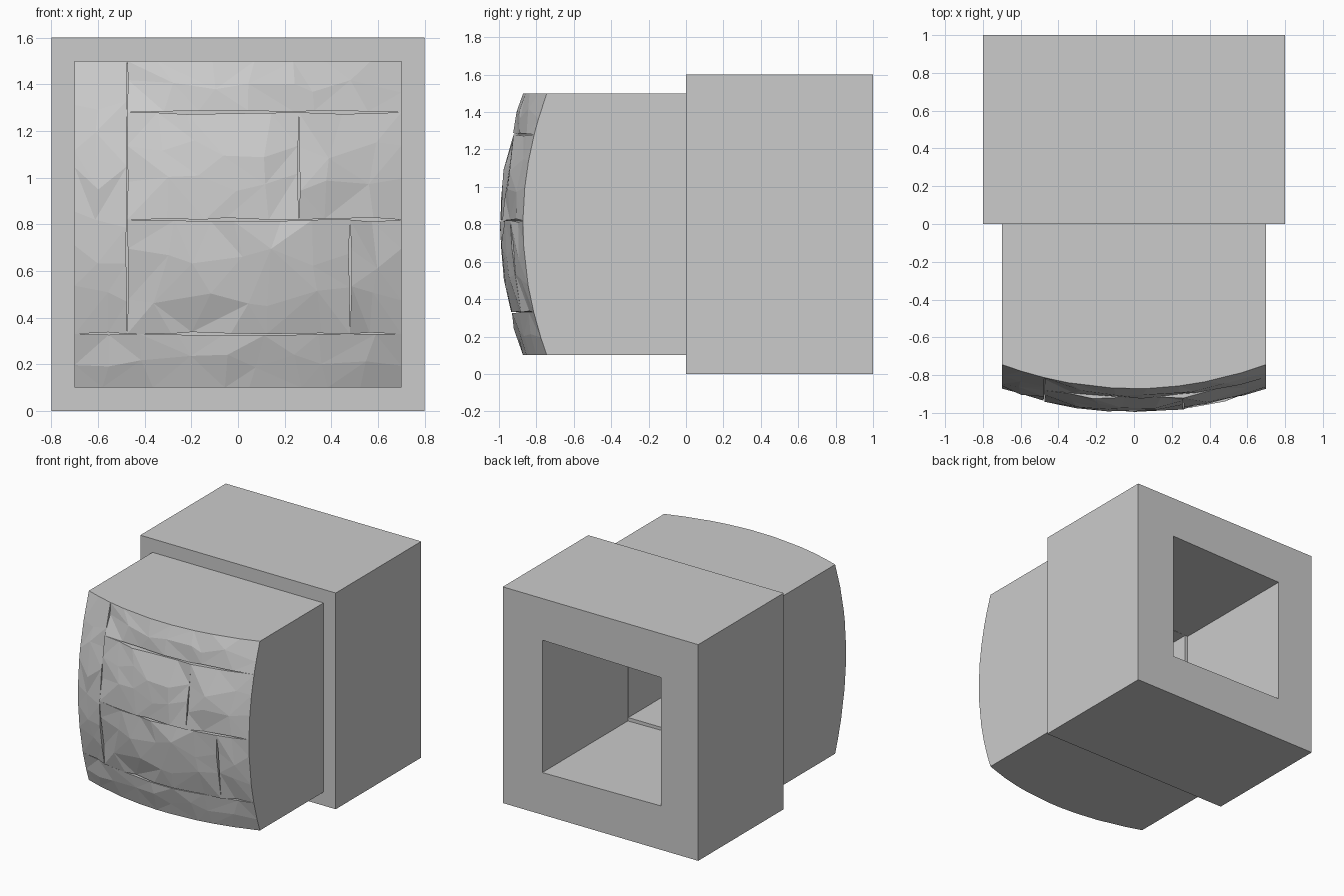
import bpy, bmesh, math, random

if "Cube" in bpy.data.objects:
    bpy.data.objects.remove(bpy.data.objects["Cube"])

random.seed(4)


def dome(x, z):
    # bulged front surface
    return -1.0 + 0.128 * (x / 0.7) ** 2 + 0.128 * ((z - 0.8) / 0.7) ** 2


def finish(bm, name):
    me = bpy.data.meshes.new(name)
    bm.to_mesh(me)
    bm.free()
    ob = bpy.data.objects.new(name, me)
    bpy.context.collection.objects.link(ob)
    return ob


def ring_at(bm, pts, y):
    return [bm.verts.new((x, y, z)) for x, z in pts]


def rect(x0, x1, z0, z1):
    return [(x0, z0), (x1, z0), (x1, z1), (x0, z1)]


def bridge(bm, a, b):
    for i in range(4):
        j = (i + 1) % 4
        bm.faces.new((a[i], a[j], b[j], b[i]))


# Rear block: square tube with a slightly uneven opening
bm = bmesh.new()
outer = rect(-0.8, 0.8, 0, 1.6)
hole = [(-0.495, 0.325), (0.476, 0.312), (0.476, 1.292), (-0.495, 1.275)]
o0, o1 = ring_at(bm, outer, 0), ring_at(bm, outer, 1)
h0, h1 = ring_at(bm, hole, 0), ring_at(bm, hole, 1)
for a, b in ((o0, o1), (o1, h1), (h1, h0), (h0, o0)):
    bridge(bm, a, b)
bmesh.ops.recalc_face_normals(bm, faces=bm.faces)
finish(bm, "rear_block")

# Front cavity: narrower tunnel lining closed behind the stones
bm = bmesh.new()
inner = rect(-0.472, 0.472, 0.338, 1.275)
edge = rect(-0.7, 0.7, 0.1, 1.5)
plate = rect(-0.69, 0.69, 0.11, 1.49)
e0, i0 = ring_at(bm, edge, 0.0), ring_at(bm, inner, 0.0)
i1 = ring_at(bm, inner, -0.68)
p = ring_at(bm, plate, -0.73)
bridge(bm, e0, i0)
bridge(bm, i0, i1)
bm.faces.new(i1)
bm.faces.new(p)
for f in bm.faces:
    f.normal_update()
    c = f.calc_center_median()
    if c.y > -0.001:
        flip = f.normal.y < 0
    elif c.y < -0.7:
        flip = f.normal.y > 0
    elif abs(f.normal.y) > 0.9:
        flip = f.normal.y < 0
    else:
        flip = f.normal.x * c.x + f.normal.z * (c.z - 0.8) > 0
    if flip:
        f.normal_flip()
finish(bm, "front_cavity")

# Stones of the domed front: x0, x1, z0, z1
stones = [
    (-0.7, 0.7, 0.1, 0.33), (-0.7, -0.475, 0.33, 1.5),
    (-0.475, 0.7, 1.28, 1.5), (-0.475, 0.26, 0.82, 1.28),
    (0.26, 0.7, 0.82, 1.28), (-0.475, 0.48, 0.33, 0.82),
    (0.48, 0.7, 0.33, 0.82),
]
bm = bmesh.new()
for x0, x1, z0, z1 in stones:
    nx = max(2, round((x1 - x0) / 0.16))
    nz = max(2, round((z1 - z0) / 0.16))
    dx, dz = (x1 - x0) / nx, (z1 - z0) / nz
    g = {}
    for i in range(nx + 1):
        for j in range(nz + 1):
            u, v = i / nx, j / nz
            x, z = x0 + (x1 - x0) * u, z0 + (z1 - z0) * v
            back = 0.0
            side_x, side_z = i in (0, nx), j in (0, nz)
            if not side_x:
                x += random.uniform(-0.3, 0.3) * dx
            if not side_z:
                z += random.uniform(-0.3, 0.3) * dz
            # seams open slightly towards the middle of each stone edge
            if side_x and not side_z and abs(x) < 0.69:
                x += (1 if i == 0 else -1) * 0.008 * math.sin(math.pi * v) * random.random()
                back = random.uniform(0, 0.02)
            if side_z and not side_x and 0.11 < z < 1.49:
                z += (1 if j == 0 else -1) * 0.010 * math.sin(math.pi * u) * random.random()
                back = random.uniform(0, 0.025)
            if not (side_x or side_z):
                back = random.uniform(-0.004, 0.008)
            g[i, j] = bm.verts.new((x, max(-1.0, dome(x, z) + back), z))
    for i in range(nx):
        for j in range(nz):
            a, b, c, d = g[i, j], g[i + 1, j], g[i + 1, j + 1], g[i, j + 1]
            if random.random() < 0.5:
                tris = ((a, b, c), (a, c, d))
            else:
                tris = ((a, b, d), (b, c, d))
            for t in tris:
                bm.faces.new(t)
    # sides: outer edges run back to the block, seam edges stop at the plate
    loop = ([g[i, 0] for i in range(nx)] + [g[nx, j] for j in range(nz)]
            + [g[i, nz] for i in range(nx, 0, -1)] + [g[0, j] for j in range(nz, 0, -1)])
    for a, b in zip(loop, loop[1:] + loop[:1]):
        m = (a.co + b.co) / 2
        outside = abs(m.x) > 0.699 or m.z < 0.101 or m.z > 1.499
        y = 0.0 if outside else -0.73
        c, d = (bm.verts.new((q.co.x, y, q.co.z)) for q in (b, a))
        bm.faces.new((b, a, d, c))
bmesh.ops.remove_doubles(bm, verts=bm.verts, dist=0.0005)
finish(bm, "front_stones")
